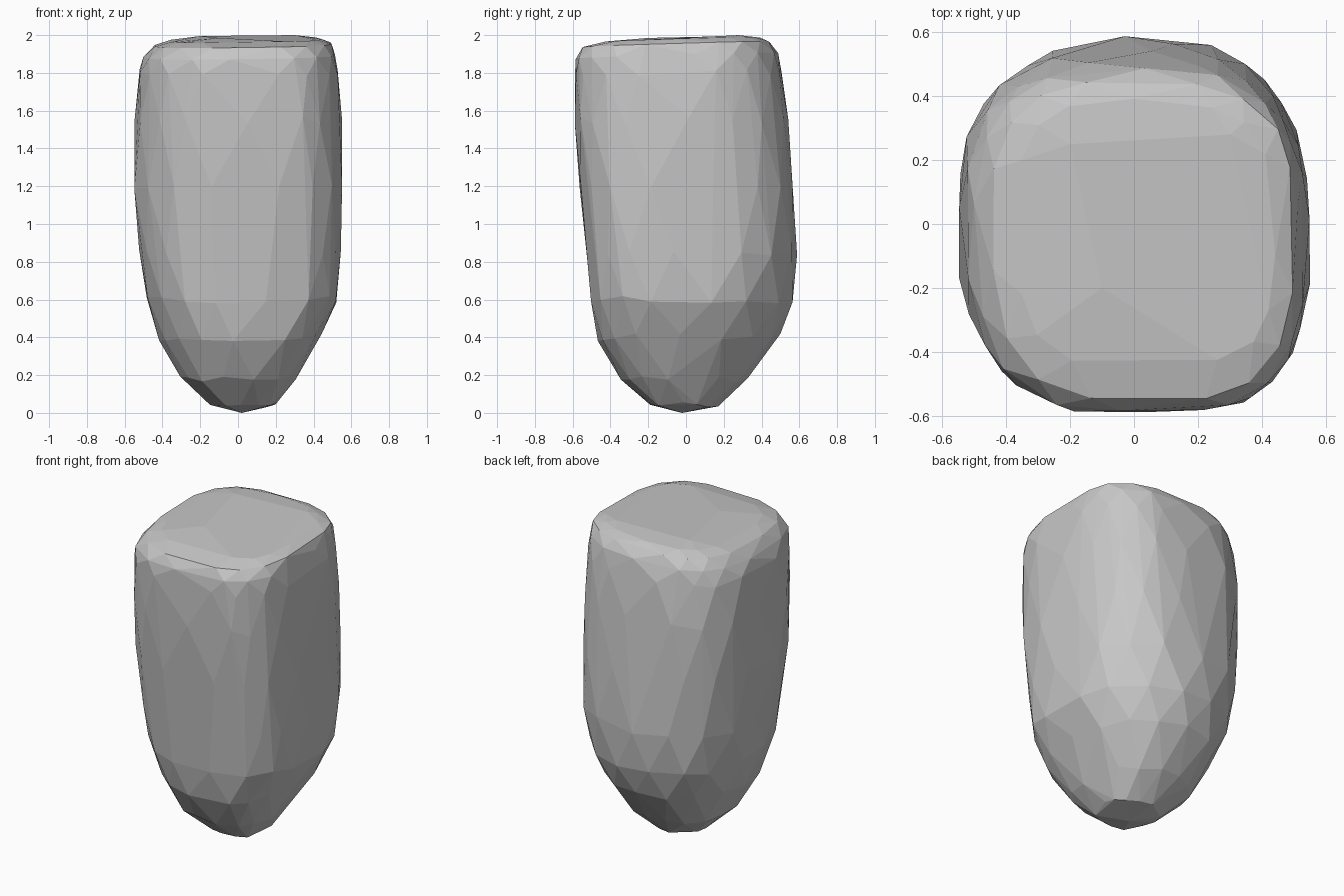
import bpy
import bmesh
import math
import random

default_cube = bpy.data.objects.get("Cube")
if default_cube:
    bpy.data.objects.remove(default_cube, do_unlink=True)

random.seed(7)
SEGMENTS = 16

# Stone cross-sections: height, right edge, left edge, front edge, back edge
SECTIONS = [
    (0.05, -0.15, 0.21, -0.19, 0.17),
    (0.18, -0.31, 0.31, -0.35, 0.33),
    (0.40, -0.42, 0.44, -0.47, 0.50),
    (0.60, -0.49, 0.53, -0.51, 0.57),
    (0.85, -0.53, 0.55, -0.53, 0.59),
    (1.20, -0.555, 0.55, -0.565, 0.57),
    (1.55, -0.55, 0.545, -0.59, 0.54),
    (1.80, -0.53, 0.53, -0.595, 0.505),
    (1.89, -0.50, 0.515, -0.59, 0.485),
    (1.95, -0.45, 0.50, -0.55, 0.45),
    (1.975, -0.37, 0.44, -0.45, 0.39),
]


def signed_power(value, exponent):
    return math.copysign(abs(value) ** exponent, value)


def section_point(section, angle):
    """Point on a rounded-square section that gets squarer with height."""
    z, right, left, front, back = section
    c, s = math.cos(angle), math.sin(angle)
    squareness = 2.0 + 0.5 * z
    if c > 0 and s < 0:
        squareness += 0.8
    power = 2 / squareness
    shrink = random.uniform(0.985, 1.01)
    x = signed_power(c, power) * (left if c > 0 else -right) * shrink
    y = signed_power(s, power) * (back if s > 0 else -front) * shrink
    if z > 1.85:
        # The crown leans gently down toward the front right corner
        z += 0.03 * y + 0.015 * x
    else:
        # Uneven rows keep the facets from lining up
        z += random.uniform(-0.02, 0.02)
    return x, y, z


def add_stone(name, material):
    bm = bmesh.new()
    bm.verts.new((0.02, -0.02, 0))
    for row, section in enumerate(SECTIONS):
        for i in range(SEGMENTS):
            turn = i + 0.5 * (row % 2) + random.uniform(-0.15, 0.15)
            bm.verts.new(section_point(section, math.tau * turn / SEGMENTS))
    # Slight swellings on the worn top
    for point in ((0.3, 0.28, 2), (-0.2, 0.25, 1.995),
                  (0.3, 0, 1.99), (-0.1, -0.2, 1.985)):
        bm.verts.new(point)

    # Wrap the points into irregular chiselled facets
    bmesh.ops.convex_hull(bm, input=bm.verts)
    loose = [v for v in bm.verts if not v.link_faces]
    bmesh.ops.delete(bm, geom=loose, context='VERTS')
    bmesh.ops.dissolve_limit(bm, angle_limit=math.radians(3),
                             verts=bm.verts, edges=bm.edges)
    bmesh.ops.recalc_face_normals(bm, faces=bm.faces)

    mesh = bpy.data.meshes.new(name)
    bm.to_mesh(mesh)
    bm.free()
    mesh.materials.append(material)
    stone = bpy.data.objects.new(name, mesh)
    bpy.context.collection.objects.link(stone)
    return stone


grey = bpy.data.materials.new("stone_grey")
grey.use_nodes = True
colour = (0.57, 0.57, 0.57, 1)
grey.diffuse_color = colour
grey.node_tree.nodes["Principled BSDF"].inputs["Base Color"].default_value = colour

add_stone("standing_stone", grey)
